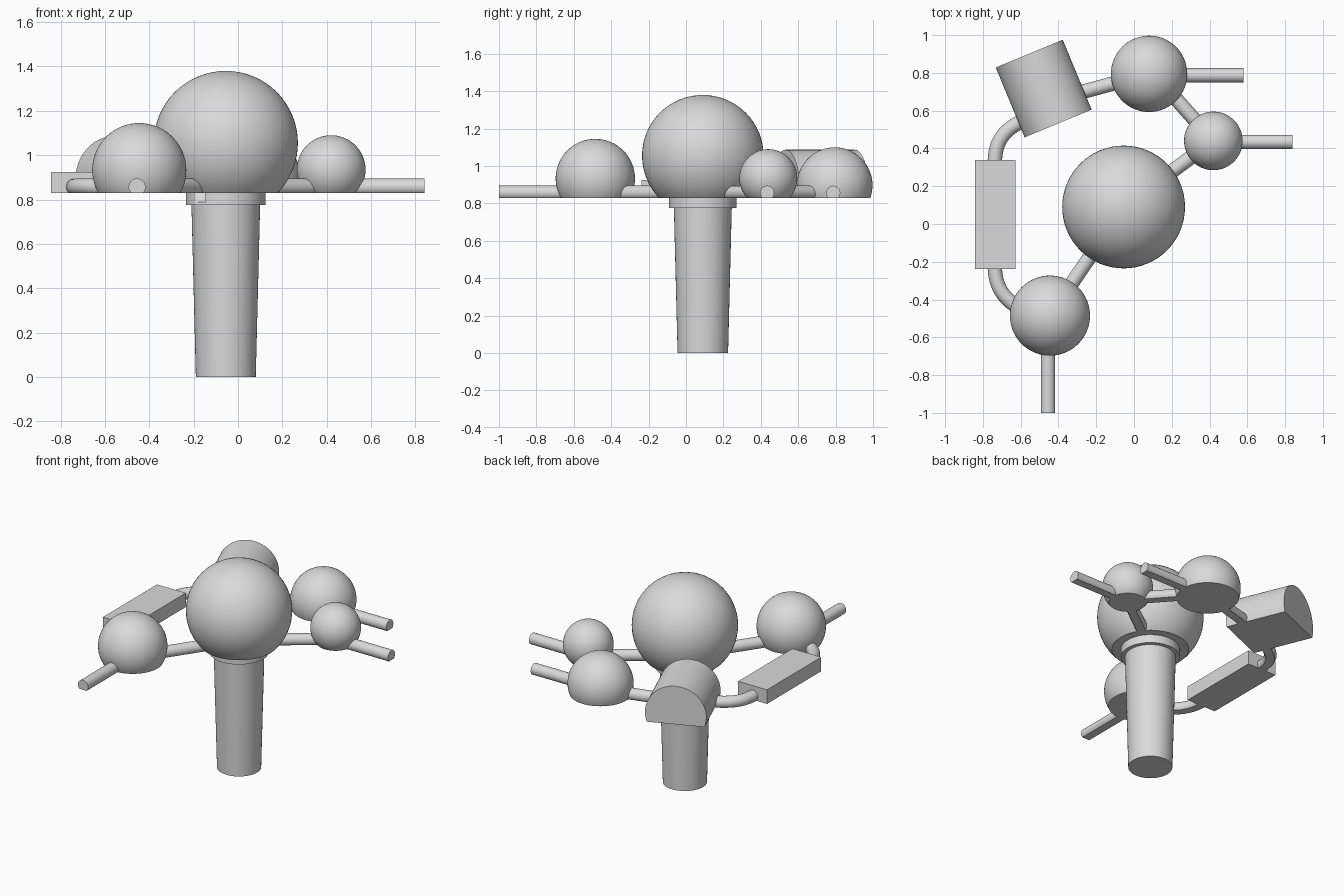
import bpy, bmesh, math
from mathutils import Vector, Matrix

cube = bpy.data.objects.get("Cube")
if cube:
    bpy.data.objects.remove(cube, do_unlink=True)

FLOOR = 0.83      # flat underside shared by the upper parts
TUBE_Z = 0.857
TUBE_R = 0.038

grey = bpy.data.materials.new("light grey")
grey.use_nodes = True
grey.diffuse_color = (0.7, 0.7, 0.7, 1)
grey.node_tree.nodes["Principled BSDF"].inputs["Base Color"].default_value = (0.7, 0.7, 0.7, 1)


def finish(name, bm, trim=True):
    """Trim flat at the underside, then make a shaded object."""
    if trim:
        cut = bmesh.ops.bisect_plane(bm, geom=bm.verts[:] + bm.edges[:] + bm.faces[:],
                                     plane_co=(0, 0, FLOOR), plane_no=(0, 0, 1), clear_inner=True)
        rim = [e for e in cut["geom_cut"] if isinstance(e, bmesh.types.BMEdge) and e.is_boundary]
        if rim:
            bmesh.ops.holes_fill(bm, edges=rim, sides=0)
    bmesh.ops.recalc_face_normals(bm, faces=bm.faces)
    mesh = bpy.data.meshes.new(name)
    bm.to_mesh(mesh)
    bm.free()
    mesh.materials.append(grey)
    obj = bpy.data.objects.new(name, mesh)
    bpy.context.collection.objects.link(obj)
    bpy.ops.object.select_all(action='DESELECT')
    obj.select_set(True)
    bpy.context.view_layer.objects.active = obj
    bpy.ops.object.shade_smooth_by_angle(angle=math.radians(35))
    return obj


def ball(name, centre, radius):
    bm = bmesh.new()
    bmesh.ops.create_uvsphere(bm, u_segments=64, v_segments=32, radius=radius,
                              matrix=Matrix.Translation(centre))
    return finish(name, bm)


def rod(name, start, end, radius=TUBE_R, z=TUBE_Z, sides=32):
    a, b = Vector((*start, z)), Vector((*end, z))
    turn = (b - a).to_track_quat('Z', 'Y').to_matrix().to_4x4()
    bm = bmesh.new()
    bmesh.ops.create_cone(bm, cap_ends=True, segments=sides, radius1=radius, radius2=radius,
                          depth=(b - a).length, matrix=Matrix.Translation((a + b) / 2) @ turn)
    return finish(name, bm)


def bent_tube(name, points, steps=16, sides=24):
    """Sweep a circle along a flat cubic curve."""
    p = [Vector((*q, TUBE_Z)) for q in points]
    bm = bmesh.new()
    rings = []
    for i in range(steps + 1):
        t = i / steps
        s = 1 - t
        pos = p[0] * s**3 + p[1] * 3 * s * s * t + p[2] * 3 * s * t * t + p[3] * t**3
        tan = (p[1] - p[0]) * s * s + (p[2] - p[1]) * 2 * s * t + (p[3] - p[2]) * t * t
        side = tan.cross(Vector((0, 0, 1))).normalized()
        angles = [2 * math.pi * k / sides for k in range(sides)]
        rings.append([bm.verts.new(pos + TUBE_R * (side * math.cos(w) + Vector((0, 0, math.sin(w)))))
                      for w in angles])
    for r, q in zip(rings, rings[1:]):
        for k in range(sides):
            n = (k + 1) % sides
            bm.faces.new((r[k], r[n], q[n], q[k]))
    bm.faces.new(rings[0])
    bm.faces.new(rings[-1])
    return finish(name, bm)


def lathe(name, centre, profile, sides=64):
    """Stack of rings given as (radius, height), closed at both ends."""
    bm = bmesh.new()
    rings = []
    for r, z in profile:
        ring = bmesh.ops.create_circle(bm, segments=sides, radius=r,
                                       matrix=Matrix.Translation((*centre, z)))["verts"]
        rings.append(ring)
    for a, b in zip(rings, rings[1:]):
        for k in range(sides):
            n = (k + 1) % sides
            bm.faces.new((a[k], a[n], b[n], b[k]))
    bm.faces.new(rings[0])
    bm.faces.new(rings[-1])
    return finish(name, bm, trim=False)


def block(name, low, high):
    low, high = Vector(low), Vector(high)
    bm = bmesh.new()
    bmesh.ops.create_cube(bm, size=1, matrix=Matrix.Translation((low + high) / 2)
                          @ Matrix.Diagonal((*(high - low), 1)))
    return finish(name, bm, trim=False)


# Balls
main, front, back, side = (-0.055, 0.09), (-0.445, -0.485), (0.08, 0.795), (0.42, 0.44)
ball("main_ball", (*main, 1.055), 0.325)
ball("front_ball", (*front, 0.933), 0.212)
ball("back_ball", (*back, 0.898), 0.202)
ball("side_ball", (*side, 0.935), 0.155)

# Tapered post with its collar
lathe("post", main, [(0.135, 0), (0.155, 0.785)])
collar = lathe("collar", main, [(0.18, 0.775), (0.18, FLOOR + 0.005)])

# Small key slot in the collar
slot = block("slot_cutter", (-0.19, -0.15, 0.79), (-0.147, -0.03, 0.85))
slot.hide_render = True
slot.hide_viewport = True
cut = collar.modifiers.new("key_slot", 'BOOLEAN')
cut.operation = 'DIFFERENCE'
cut.object = slot

# Free-ended rods
rod("front_rod", (-0.455, -0.485), (-0.455, -1.0))
rod("back_rod", (0.08, 0.787), (0.58, 0.787))
rod("side_rod", (0.42, 0.434), (0.84, 0.434))

# Rods joining the bodies
drum = Vector((-0.478, 0.717))
rod("front_link", front, main)
rod("side_link", main, side)
rod("side_back_link", side, (0.1, 0.8))
rod("drum_link", back, (-0.4, 0.665))

# Lying drum with a flat underside
axis = Vector((0.153, -0.37)).normalized() * 0.2
rod("drum", drum - axis, drum + axis, radius=0.192, z=0.895, sides=64)

# Flat block and the bent tubes at its ends
block("flat_block", (-0.842, -0.237, FLOOR), (-0.627, 0.34, 0.925))
bent_tube("rear_bend", [(-0.737, 0.32), (-0.737, 0.46), (-0.67, 0.52), (-0.52, 0.575)])
bent_tube("front_bend", [(-0.737, -0.22), (-0.737, -0.36), (-0.66, -0.43), (-0.54, -0.475)])
